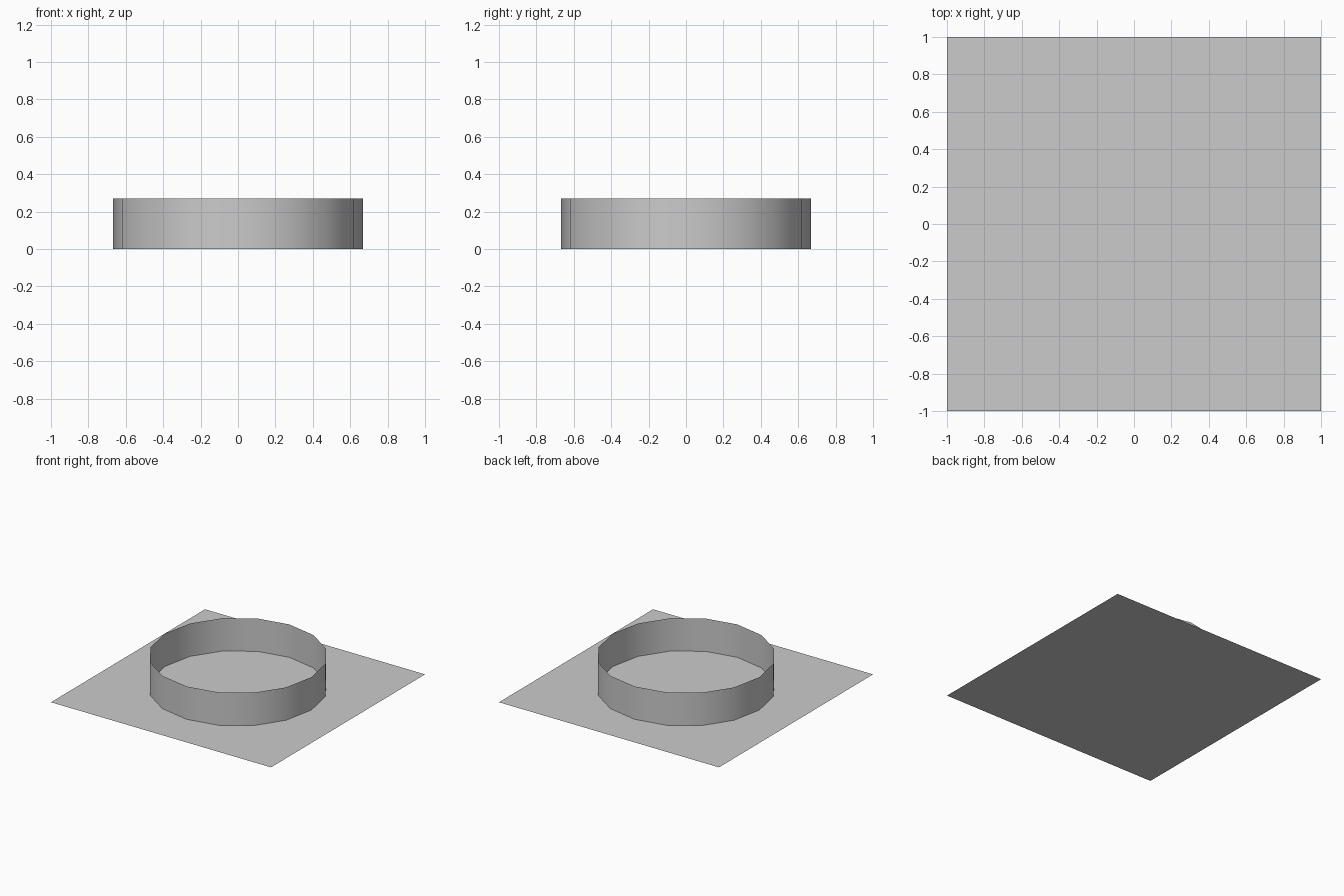
import bpy
from math import radians

if "Cube" in bpy.data.objects:
    bpy.data.objects.remove(bpy.data.objects["Cube"])

RADIUS, HEIGHT, SIDES = 0.667, 0.27, 16

# Flat square base sheet
bpy.ops.mesh.primitive_plane_add(size=2, location=(0, 0, 0))
bpy.context.object.name = "base_sheet"

# Open ring wall, first corner on the x axis
bpy.ops.mesh.primitive_cylinder_add(vertices=SIDES, radius=RADIUS, depth=HEIGHT,
                                    end_fill_type='NOTHING',
                                    location=(0, 0, HEIGHT / 2))
bpy.context.object.name = "ring_wall"
bpy.ops.object.shade_smooth_by_angle(angle=radians(40))
